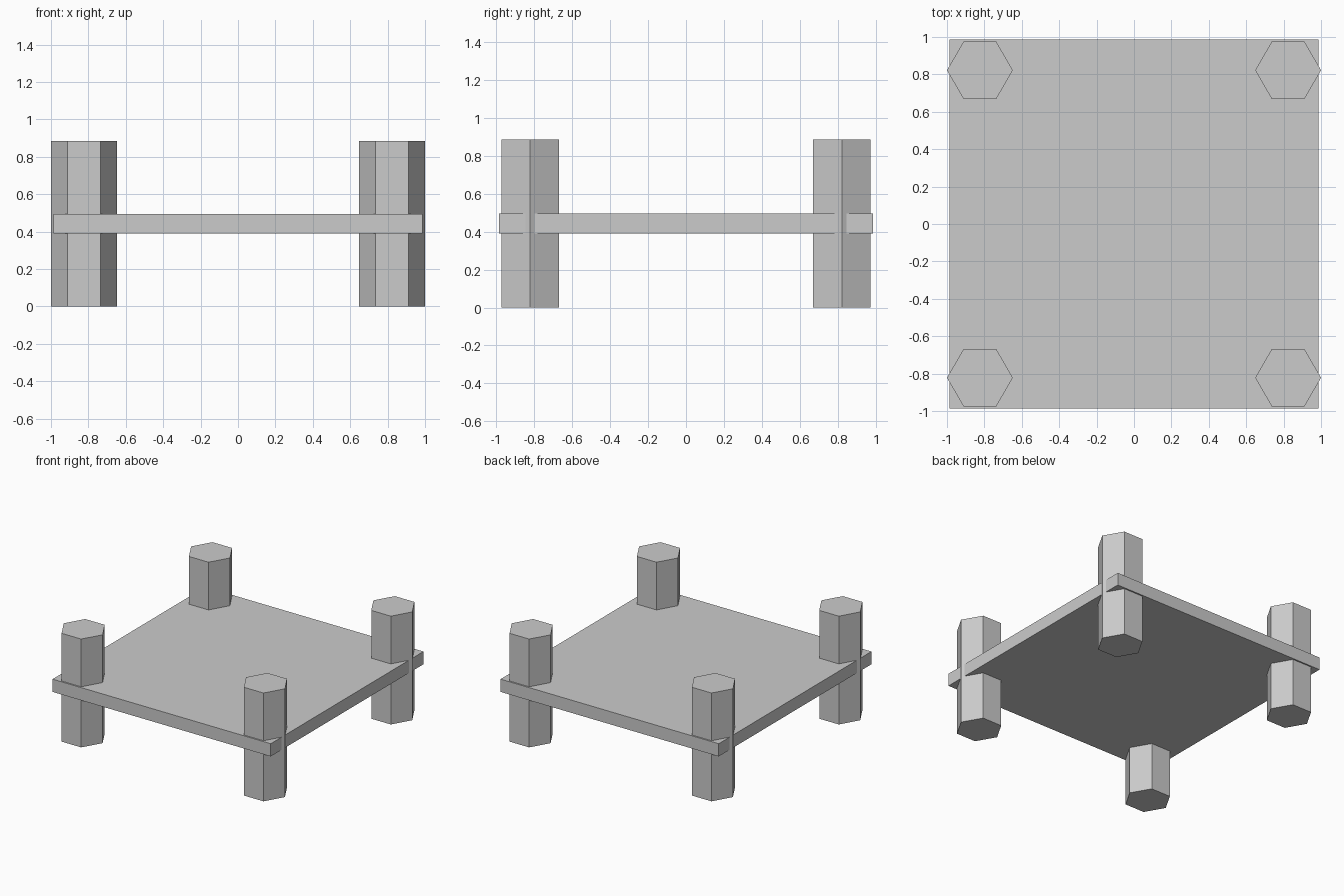
import bpy
from math import radians

cube = bpy.data.objects.get("Cube")
if cube:
    bpy.data.objects.remove(cube, do_unlink=True)

GREY = (0.6, 0.6, 0.6, 1.0)
grey = bpy.data.materials.new("plain_grey")
grey.use_nodes = True
grey.diffuse_color = GREY
grey.node_tree.nodes["Principled BSDF"].inputs["Base Color"].default_value = GREY


def finish(name):
    obj = bpy.context.object
    obj.name = obj.data.name = name
    obj.data.materials.append(grey)
    return obj


# Flat square deck
bpy.ops.mesh.primitive_cube_add(size=1, location=(0, 0, 0.443))
deck = finish("deck")
deck.scale = (1.972, 1.972, 0.104)

# Hexagonal corner posts passing through the deck, corners pointing along x
HEIGHT = 0.885
for side, sx in (("right", -1), ("left", 1)):
    for end, sy in (("front", -1), ("back", 1)):
        bpy.ops.mesh.primitive_cylinder_add(
            vertices=6, radius=0.176, depth=HEIGHT,
            location=(0.824 * sx, 0.822 * sy, HEIGHT / 2),
            rotation=(0, 0, radians(30)))
        finish(f"{end}_{side}_post")
